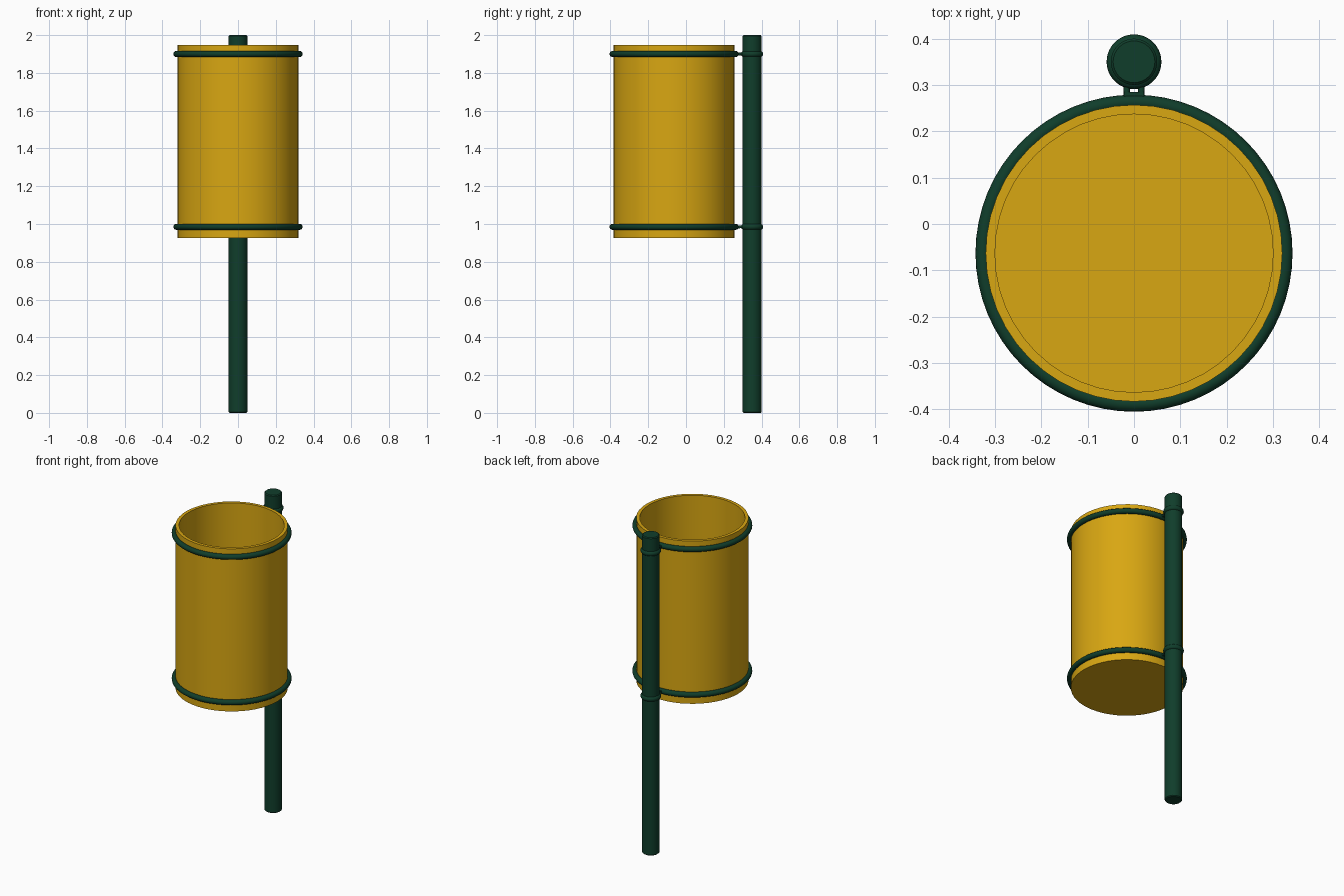
import bpy, math

if "Cube" in bpy.data.objects:
    bpy.data.objects.remove(bpy.data.objects["Cube"])

BIN_Y, POLE_Y = -0.063, 0.35


def material(name, rgb):
    m = bpy.data.materials.new(name)
    m.diffuse_color = (*rgb, 1)
    m.use_nodes = True
    m.node_tree.nodes["Principled BSDF"].inputs["Base Color"].default_value = m.diffuse_color
    return m


yellow = material("golden yellow", (0.69, 0.385, 0.006))
green = material("dark green", (0.005, 0.047, 0.024))


def finish(obj, name, mat, angle=35):
    obj.name = name
    obj.data.materials.clear()
    obj.data.materials.append(mat)
    bpy.ops.object.select_all(action='DESELECT')
    obj.select_set(True)
    bpy.context.view_layer.objects.active = obj
    bpy.ops.object.shade_smooth_by_angle(angle=math.radians(angle))
    return obj


def lathe(name, profile, segments, y, mat):
    """Revolve an (r, z) profile around z; a point at r = 0 closes an end."""
    verts, rings, faces = [], [], []
    for r, z in profile:
        n = 1 if r == 0 else segments
        rings.append([len(verts) + i for i in range(n)])
        for i in range(n):
            a = 2 * math.pi * i / segments
            verts.append((r * math.cos(a), r * math.sin(a), z))
    for lo, hi in zip(rings, rings[1:]):
        for i in range(segments):
            j = (i + 1) % segments
            if len(lo) == 1:
                faces.append((lo[0], hi[j], hi[i]))
            elif len(hi) == 1:
                faces.append((lo[i], lo[j], hi[0]))
            else:
                faces.append((lo[i], lo[j], hi[j], hi[i]))
    mesh = bpy.data.meshes.new(name)
    mesh.from_pydata(verts, [], faces)
    obj = bpy.data.objects.new(name, mesh)
    bpy.context.collection.objects.link(obj)
    obj.location.y = y
    return finish(obj, name, mat)


def torus(name, major, minor, y, z):
    bpy.ops.mesh.primitive_torus_add(major_radius=major, minor_radius=minor,
                                     major_segments=64, minor_segments=16,
                                     location=(0, y, z))
    return finish(bpy.context.object, name, green, 60)


# Bin: open-topped bucket with a thin wall and a closed floor
lathe("bin", [(0, 0.925), (0.32, 0.925), (0.32, 1.948), (0.30, 1.948),
              (0.30, 0.945), (0, 0.945)], 48, BIN_Y, yellow)

# Pole with slightly eased ends
lathe("pole", [(0, 0), (0.045, 0), (0.05, 0.005), (0.05, 1.995),
               (0.045, 2.0), (0, 2.0)], 32, POLE_Y, green)

# Two hoops, each with a pole clamp and a pair of connecting bolts
for level, z in (("lower", 0.985), ("upper", 1.90)):
    torus(level + "_hoop", 0.326, 0.016, BIN_Y, z)
    torus(level + "_pole_clamp", 0.043, 0.016, POLE_Y, z)
    for side, x in (("left", -0.016), ("right", 0.016)):
        bpy.ops.mesh.primitive_cylinder_add(vertices=16, radius=0.007, depth=0.05,
                                            location=(x, 0.284, z),
                                            rotation=(math.pi / 2, 0, 0))
        finish(bpy.context.object, f"{level}_{side}_bolt", green)
    bpy.ops.mesh.primitive_cube_add(size=1, location=(0, 0.280, z))
    bpy.context.object.scale = (0.044, 0.010, 0.016)
    finish(bpy.context.object, level + "_bolt_plate", green)
